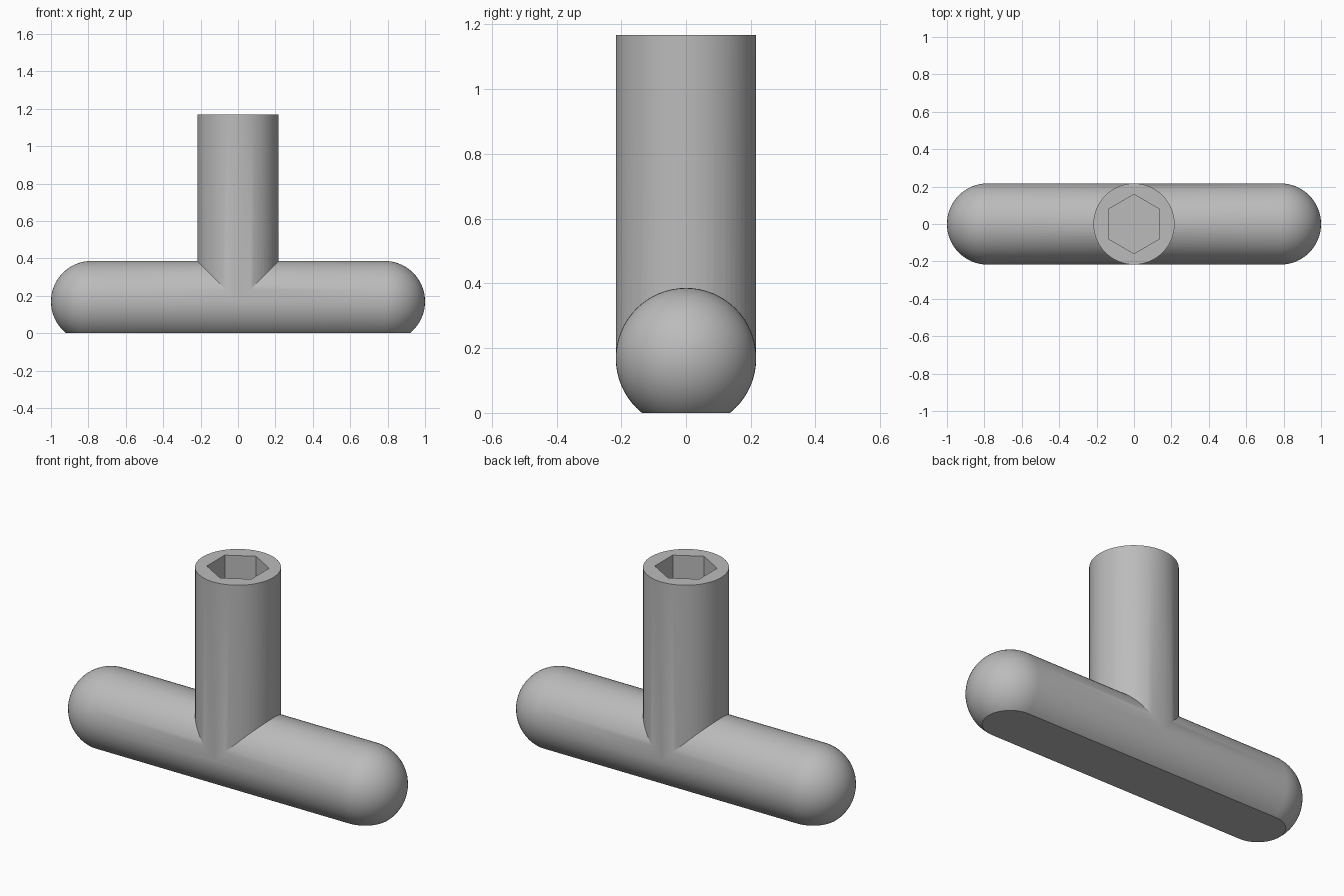
import bpy
import bmesh
from math import sin, cos, pi, radians
from mathutils import Matrix, Vector

if "Cube" in bpy.data.objects:
    bpy.data.objects.remove(bpy.data.objects["Cube"], do_unlink=True)

RADIUS = 0.217      # shared by the grip and the stem
AXIS_Z = 0.169      # height of the grip's centre line
TOP_Z = 1.168
SOCKET_RADIUS = 0.158
SOCKET_DEPTH = 0.55
SIDES = 64

grey = bpy.data.materials.new("plain grey")
grey.use_nodes = True
colour = (0.5, 0.5, 0.5, 1)
grey.diffuse_color = colour
grey.node_tree.nodes["Principled BSDF"].inputs["Base Color"].default_value = colour


def make_object(name, bm):
    bmesh.ops.recalc_face_normals(bm, faces=bm.faces)
    mesh = bpy.data.meshes.new(name)
    bm.to_mesh(mesh)
    bm.free()
    mesh.materials.append(grey)
    obj = bpy.data.objects.new(name, mesh)
    bpy.context.collection.objects.link(obj)
    return obj


def prism(name, radius, bottom, top, sides):
    """Upright prism with a corner on the y axis."""
    bm = bmesh.new()
    place = Matrix.Translation((0, 0, (bottom + top) / 2)) @ Matrix.Rotation(pi / 2, 4, "Z")
    bmesh.ops.create_cone(bm, cap_ends=True, segments=sides, radius1=radius,
                          radius2=radius, depth=top - bottom, matrix=place)
    # put a corner exactly at +y whatever the primitive's starting angle
    corner = max(bm.verts, key=lambda v: v.co.y).co
    turn = Vector((corner.x, corner.y)).angle_signed(Vector((0, 1)))
    bmesh.ops.rotate(bm, verts=bm.verts, matrix=Matrix.Rotation(-turn, 3, "Z"))
    return make_object(name, bm)


def round_ended_bar(name):
    """Capsule along x, revolved from a half outline and cut flat underneath."""
    bm = bmesh.new()
    steps = SIDES // 4
    end = 1 - RADIUS
    angles = [pi / 2 * i / steps for i in range(steps + 1)]
    right = [(end + RADIUS * cos(a), RADIUS * sin(a)) for a in angles]
    outline = right + [(-x, r) for x, r in reversed(right)]
    verts = [bm.verts.new((x, r, AXIS_Z)) for x, r in outline]
    edges = [bm.edges.new(pair) for pair in zip(verts, verts[1:])]
    bmesh.ops.spin(bm, geom=verts + edges, cent=(0, 0, AXIS_Z), axis=(1, 0, 0),
                   angle=2 * pi, steps=SIDES, use_merge=True)
    bmesh.ops.remove_doubles(bm, verts=bm.verts, dist=1e-5)
    # flat resting face
    cut = bmesh.ops.bisect_plane(bm, geom=bm.verts[:] + bm.edges[:] + bm.faces[:],
                                 plane_co=(0, 0, 0), plane_no=(0, 0, 1), clear_inner=True)
    rim = [g for g in cut["geom_cut"] if isinstance(g, bmesh.types.BMEdge)]
    bmesh.ops.contextual_create(bm, geom=rim)
    return make_object(name, bm)


def apply_boolean(target, tool, operation):
    mod = target.modifiers.new(operation.lower(), "BOOLEAN")
    mod.operation = operation
    mod.solver = "EXACT"
    mod.object = tool
    bpy.context.view_layer.objects.active = target
    bpy.ops.object.modifier_apply(modifier=mod.name)
    bpy.data.objects.remove(tool, do_unlink=True)


# Grip with the stem merged into it
handle = round_ended_bar("tee_handle")
stem = prism("stem", RADIUS, AXIS_Z, TOP_Z, SIDES)
apply_boolean(handle, stem, "UNION")

# Hexagonal socket in the top of the stem
socket = prism("socket_cutter", SOCKET_RADIUS, TOP_Z - SOCKET_DEPTH, TOP_Z + 0.1, 6)
apply_boolean(handle, socket, "DIFFERENCE")

# Smooth round surfaces, sharp rims
bpy.ops.object.select_all(action="DESELECT")
handle.select_set(True)
bpy.context.view_layer.objects.active = handle
bpy.ops.object.shade_smooth_by_angle(angle=radians(25))
